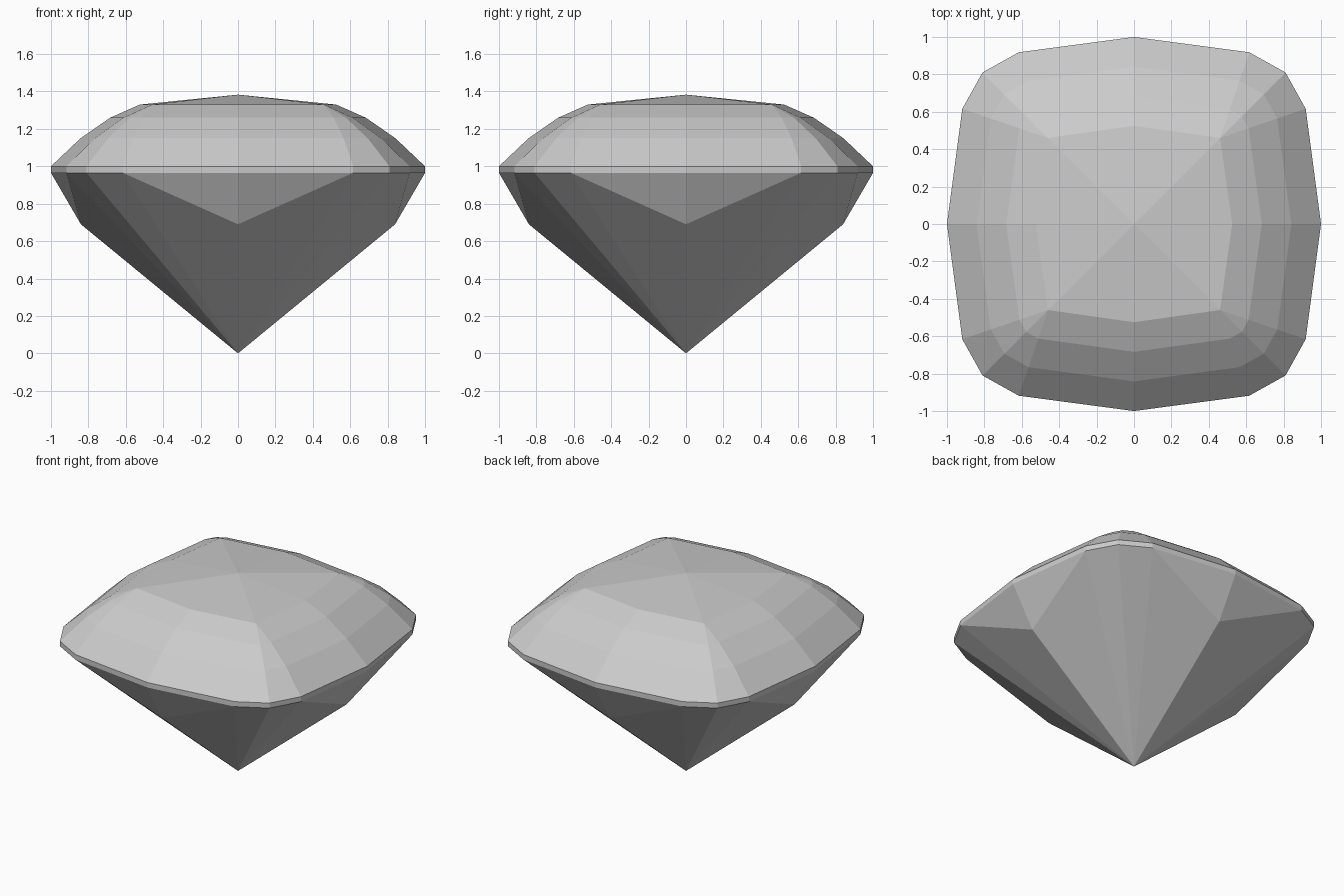
import bpy
import bmesh
from mathutils import Vector

cube = bpy.data.objects.get("Cube")
if cube:
    bpy.data.objects.remove(cube)

# Stone colour
stone = bpy.data.materials.new("pale grey stone")
stone.use_nodes = True
colour = (0.6, 0.6, 0.6, 1)
stone.diffuse_color = colour
stone.node_tree.nodes["Principled BSDF"].inputs["Base Color"].default_value = colour


def four_sided(points):
    """Repeat one quarter of an outline around the centre."""
    result = []
    for turn in range(4):
        for x, y in points:
            for _ in range(turn):
                x, y = -y, x
            result.append(Vector((x, y, 0)))
    return result


# Cushion outline of the girdle and the matching table outline
girdle = four_sided([(1, 0), (0.918, 0.616), (0.81, 0.81), (0.616, 0.918)])
table = four_sided([(0.525, 0), (0.46, 0.46), (0.46, 0.46), (0.46, 0.46)])
count = len(girdle)

bm = bmesh.new()


def ring(blend, z):
    return [bm.verts.new(g.lerp(t, blend) + Vector((0, 0, z)))
            for g, t in zip(girdle, table)]


# Girdle band and stepped crown
rings = [ring(0, 0.965), ring(0, 1), ring(1 / 3, 1.15),
         ring(2 / 3, 1.26), ring(1, 1.33)]
for low, high in zip(rings, rings[1:]):
    for i in range(count):
        j = (i + 1) % count
        bm.faces.new((low[i], low[j], high[j], high[i]))

# Shallow peaked table
peak = bm.verts.new((0, 0, 1.383))
for i in range(count):
    bm.faces.new((rings[-1][i], rings[-1][(i + 1) % count], peak))

# Pavilion: kite facets on the four sides, narrow facets on the corners
culet = bm.verts.new((0, 0, 0))
base = rings[0]
for i in range(0, count, 4):
    before, mid, after, corner, last = (base[(i + k) % count] for k in range(-1, 4))
    low = bm.verts.new(girdle[i] * 0.84 + Vector((0, 0, 0.69)))
    for tri in ((before, low, mid), (mid, low, after),
                (before, culet, low), (low, culet, after),
                (after, culet, corner), (corner, culet, last)):
        bm.faces.new(tri)

# Close the table corners where several outline points meet
bmesh.ops.remove_doubles(bm, verts=bm.verts, dist=0.0001)
bmesh.ops.recalc_face_normals(bm, faces=bm.faces)

mesh = bpy.data.meshes.new("cut_gem")
bm.to_mesh(mesh)
bm.free()
mesh.materials.append(stone)
gem = bpy.data.objects.new("cut_gem", mesh)
bpy.context.collection.objects.link(gem)
